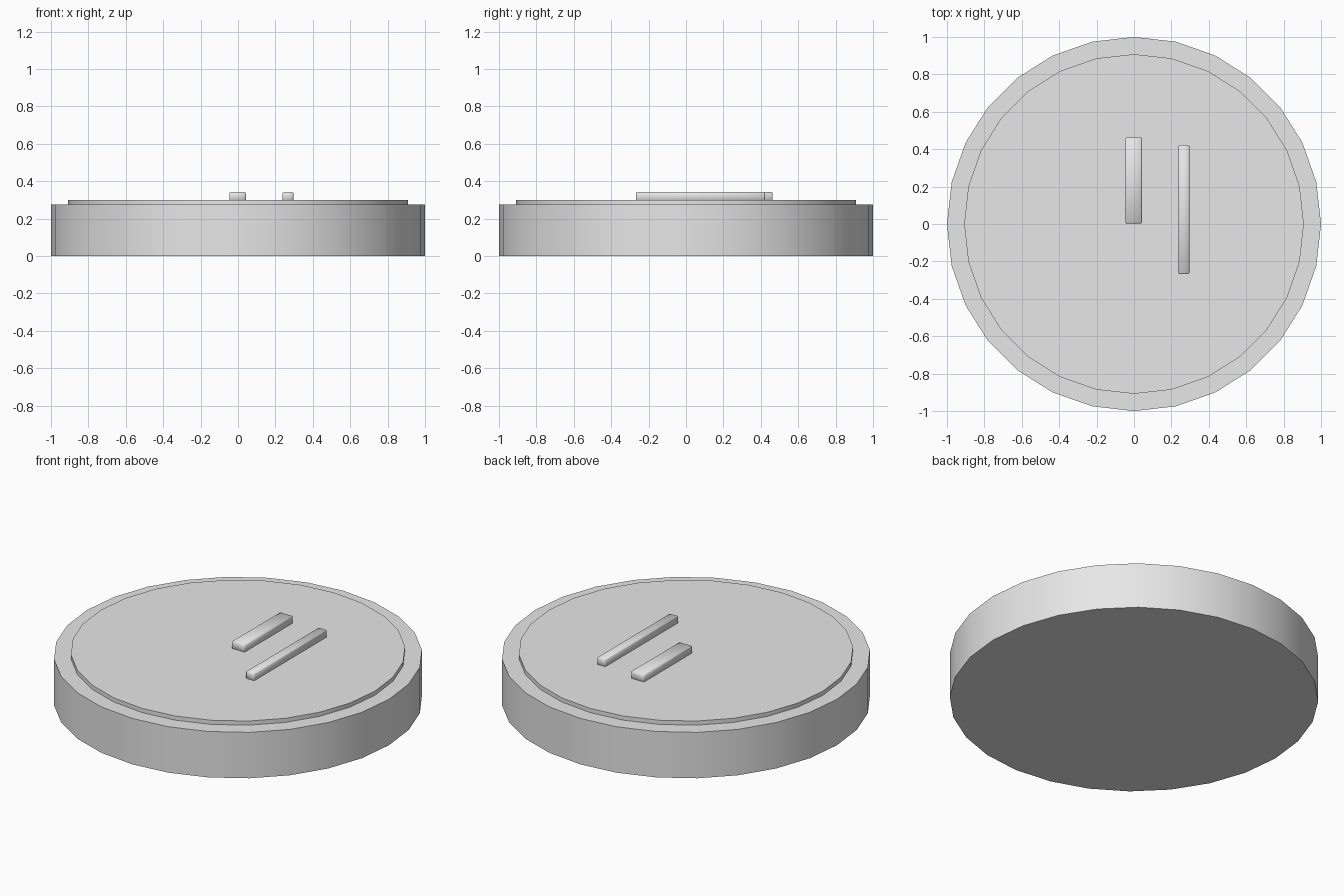
import bpy
import math

if "Cube" in bpy.data.objects:
    bpy.data.objects.remove(bpy.data.objects["Cube"], do_unlink=True)

# One plain grey for every part
GREY = (0.8, 0.8, 0.8, 1.0)
grey = bpy.data.materials.new("plain grey")
grey.use_nodes = True
grey.diffuse_color = GREY
grey.node_tree.nodes["Principled BSDF"].inputs["Base Color"].default_value = GREY


def finish(name, angle):
    obj = bpy.context.object
    obj.name = name
    obj.data.materials.append(grey)
    bpy.ops.object.shade_smooth_by_angle(angle=math.radians(angle))
    return obj


def disc(name, radius, bottom, top):
    bpy.ops.mesh.primitive_cylinder_add(
        vertices=28, radius=radius, depth=top - bottom,
        location=(0, 0, (bottom + top) / 2))
    return finish(name, 30)


def hand(name, x, width, y_low, y_high):
    bottom, top = 0.295, 0.342
    bpy.ops.mesh.primitive_cube_add(
        size=1, location=(x, (y_low + y_high) / 2, (bottom + top) / 2))
    obj = bpy.context.object
    obj.scale = (width, y_high - y_low, top - bottom)
    bpy.ops.object.transform_apply(location=False, rotation=False, scale=True)
    # Slightly softened edges
    bevel = obj.modifiers.new("soft edges", 'BEVEL')
    bevel.width = 0.005
    bevel.segments = 1
    bpy.ops.object.modifier_apply(modifier=bevel.name)
    return finish(name, 60)


# Round case with a raised dial
disc("case", 1.0, 0.0, 0.275)
disc("dial", 0.908, 0.27, 0.3)

# Two bar hands lying on the dial
hand("short_hand", -0.002, 0.088, 0.003, 0.463)
hand("long_hand", 0.267, 0.057, -0.268, 0.422)
